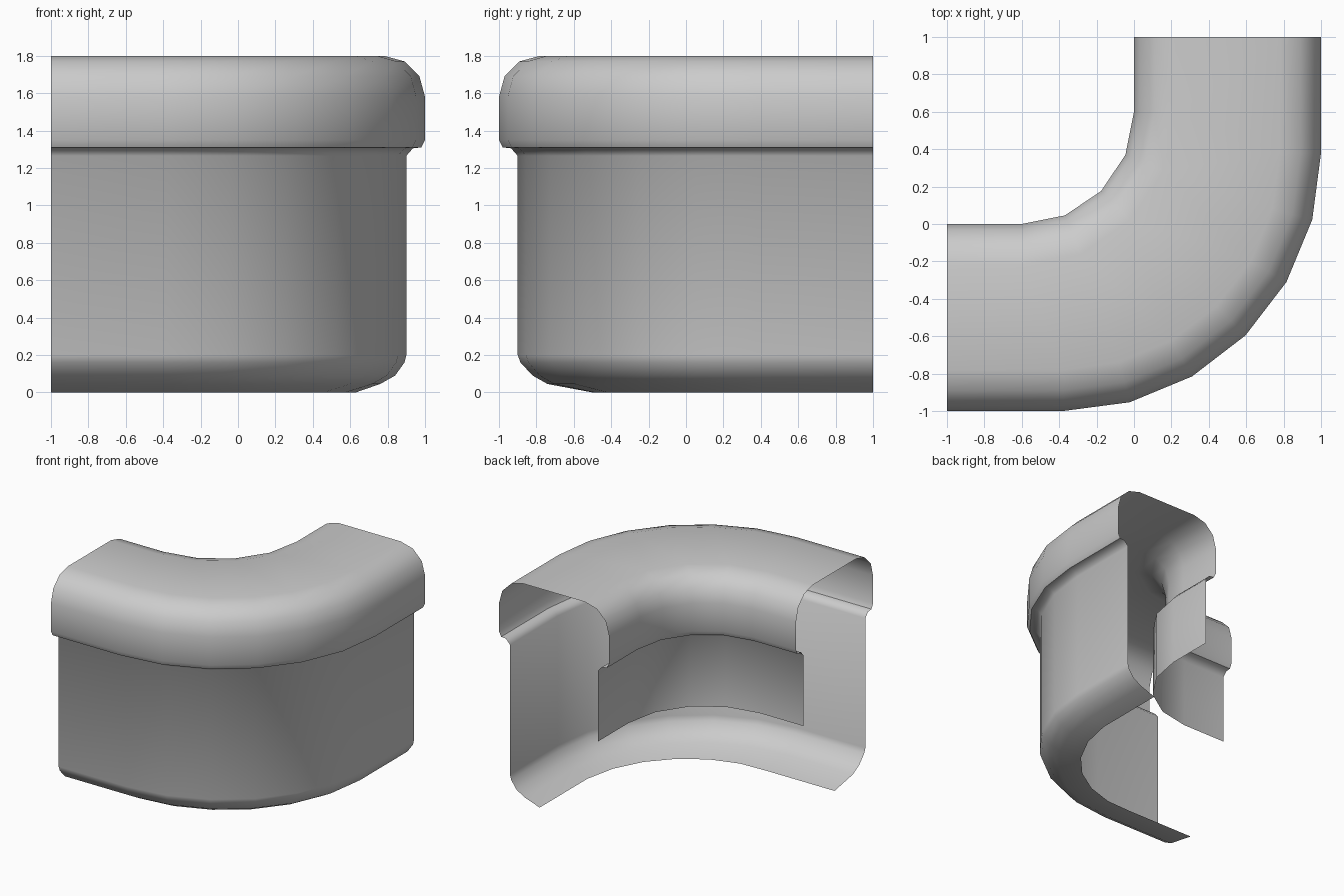
import bpy, bmesh
from math import sin, cos, pi

if "Cube" in bpy.data.objects:
    bpy.data.objects.remove(bpy.data.objects["Cube"])


def ring(bm, center, radius0, radius1, steps, z):
    """L-shaped path: straight run, quarter arc, straight run."""
    cx, cy = center
    pts = [(-1, cy - radius0)]
    for i in range(steps + 1):
        t = i / steps
        r = radius0 + (radius1 - radius0) * t
        pts.append((cx + r * sin(t * pi / 2), cy - r * cos(t * pi / 2)))
    pts.append((cx + radius1, 1))
    return [bm.verts.new((x, y, z)) for x, y in pts]


def skin(bm, rings):
    for a, b in zip(rings, rings[1:]):
        for i in range(len(a) - 1):
            bm.faces.new((a[i], a[i + 1], b[i + 1], b[i]))


# Rounded rim profile shared by both sides: (inset from edge, height)
rim = [(0.10, 1.265), (0.065, 1.305), (0.02, 1.31), (0.0, 1.35),
       (0.0, 1.58), (0.03, 1.69), (0.11, 1.77), (0.22, 1.80)]

# Outer side: curled-in base (inset differs at the two ends), wall, rim
outer = [(0.50, 0.37, 0.0), (0.26, 0.24, 0.045), (0.18, 0.16, 0.09),
         (0.115, 0.11, 0.16), (0.10, 0.10, 0.20)]
outer += [(o, o, z) for o, z in rim]

# Inner side: short wall hanging below the rim
inner = [(0.10, 0.685)] + rim

bm = bmesh.new()
out_rings = [ring(bm, (-0.38, 0.38), 1.38 - a, 1.38 - b, 6, z) for a, b, z in outer]
in_rings = [ring(bm, (-0.6, 0.6), 0.6 + o, 0.6 + o, 4, z) for o, z in inner]
skin(bm, out_rings)
skin(bm, in_rings[::-1])

# Flat top joining the two sides
bm.faces.new(out_rings[-1] + in_rings[-1][::-1])
bmesh.ops.triangulate(bm, faces=[f for f in bm.faces if len(f.verts) > 4])

mesh = bpy.data.meshes.new("corner_counter")
bm.to_mesh(mesh)
bm.free()
obj = bpy.data.objects.new("corner_counter", mesh)
bpy.context.collection.objects.link(obj)
bpy.context.view_layer.objects.active = obj
obj.select_set(True)
bpy.ops.object.shade_smooth_by_angle(angle=0.9)
